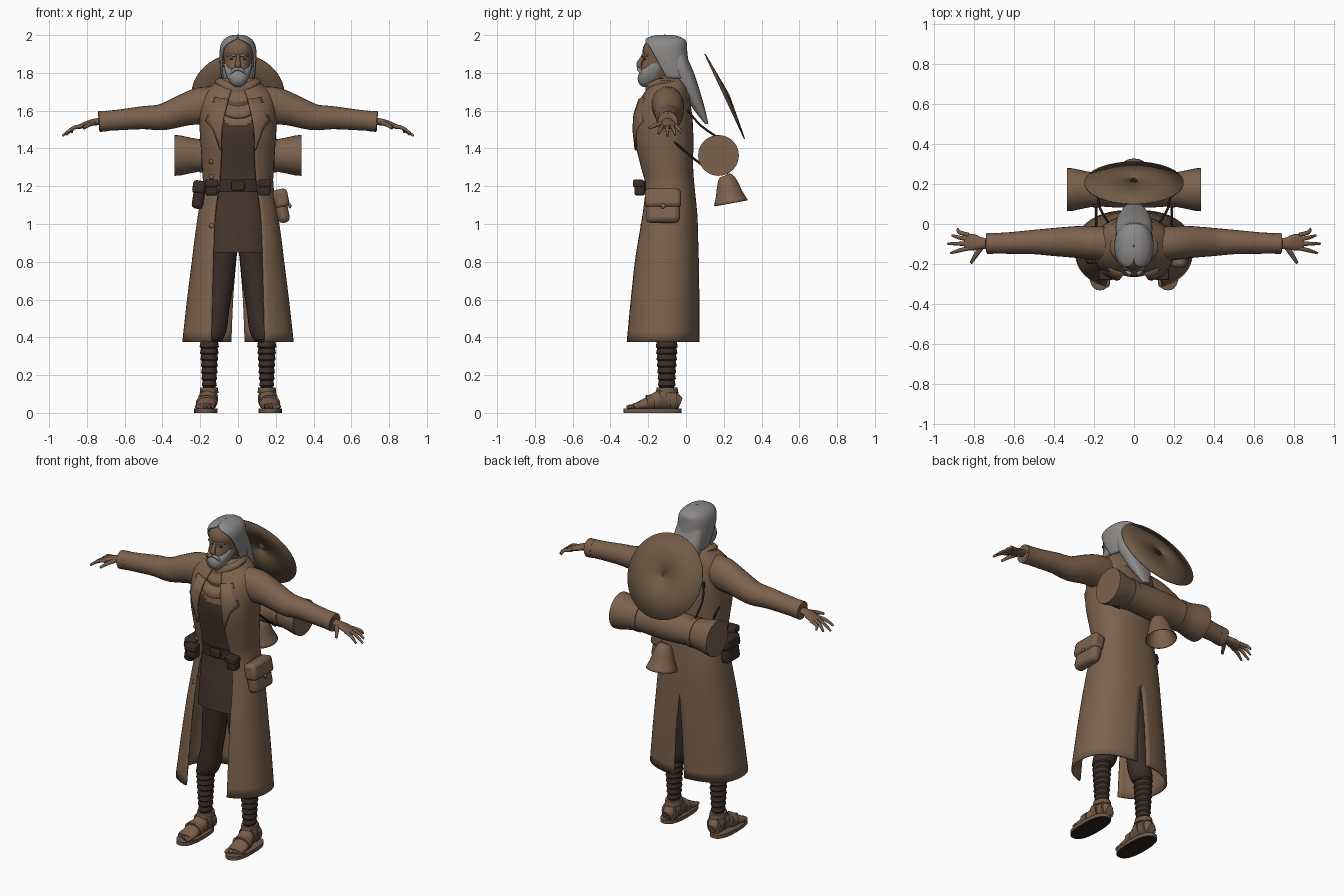
import bpy, bmesh, math
from mathutils import Vector, Matrix

if "Cube" in bpy.data.objects:
    bpy.data.objects.remove(bpy.data.objects["Cube"])

P = 0.85  # squareness of the body cross-sections


def material(name, *rgb):
    m = bpy.data.materials.new(name)
    m.use_nodes = True
    m.diffuse_color = (*rgb, 1)
    m.node_tree.nodes["Principled BSDF"].inputs["Base Color"].default_value = (*rgb, 1)
    return m


COAT = material("coat_brown", .2, .122, .074)
SKIN = material("tan_skin", .19, .11, .068)
HAIR = material("grey_hair", .26, .25, .245)
TUNIC = material("dark_tunic", .062, .036, .024)
TROUSER = material("dark_trousers", .045, .028, .021)
LEATHER = material("dark_leather", .04, .026, .021)
SANDAL = material("sandal_leather", .16, .098, .062)
SOLE = material("sole_dark", .025, .016, .012)
STRAW = material("hat_straw", .165, .105, .062)


def finish(name, bm, mats, mirror=False, thick=0, rule=None, bevel=0):
    """Turn a bmesh into a smooth-shaded object with modifiers."""
    bmesh.ops.recalc_face_normals(bm, faces=bm.faces)
    me = bpy.data.meshes.new(name)
    for m in mats if isinstance(mats, list) else [mats]:
        me.materials.append(m)
    if rule:
        for f in bm.faces:
            f.material_index = rule(f)
    bm.to_mesh(me)
    bm.free()
    me.shade_smooth()
    me.set_sharp_from_angle(angle=math.radians(42))
    ob = bpy.data.objects.new(name, me)
    bpy.context.collection.objects.link(ob)
    if bevel:
        mod = ob.modifiers.new("bevel", "BEVEL")
        mod.width, mod.segments = bevel, 2
    if mirror:
        ob.modifiers.new("mirror", "MIRROR")
    if thick:
        mod = ob.modifiers.new("thickness", "SOLIDIFY")
        mod.thickness, mod.offset = thick, 0
    return ob


def skin(name, rings, mats, closed=True, cap=True, **kw):
    """Bridge rows of points with quads."""
    bm = bmesh.new()
    rows = [[bm.verts.new(p) for p in r] for r in rings]
    n = len(rows[0])
    for a, b in zip(rows, rows[1:]):
        for i in range(n if closed else n - 1):
            j = (i + 1) % n
            bm.faces.new((a[i], a[j], b[j], b[i]))
    if closed and cap:
        bm.faces.new(rows[0])
        bm.faces.new(rows[-1])
    return finish(name, bm, mats, **kw)


def refine(rows, n):
    """Smoothly interpolate between the rows of a profile."""
    out = []
    for i in range(len(rows) - 1):
        a, b, c, d = (rows[max(0, min(len(rows) - 1, i + k))] for k in (-1, 0, 1, 2))
        for s in range(n):
            t = s / n
            out.append([q + .5 * t * (r - p + t * (2*p - 5*q + 4*r - s4 + t * (3*(q - r) + s4 - p)))
                        for p, q, r, s4 in zip(a, b, c, d)])
    return out + [list(rows[-1])]


def power(v, p):
    return math.copysign(abs(v) ** p, v)


def loft(name, rows, mats, n=28, steps=3, cx=0, p=P, **kw):
    """Rows: height, half width, front y, back y."""
    rings = []
    for z, rx, yf, yb in refine(rows, steps):
        ts = [math.tau * i / n for i in range(n)]
        rings.append([(cx + rx * power(math.sin(t), p),
                       (yf + yb) / 2 - (yb - yf) / 2 * power(math.cos(t), p), z) for t in ts])
    return skin(name, rings, mats, **kw)


def shell(name, rows, mats, thick, n=26, steps=3):
    """Mirrored open shell. Rows: height, half width, front y, back y, front gap, back gap."""
    rings = []
    for z, rx, yf, yb, gap, slit in refine(rows, steps):
        ang = lambda g: math.asin(min(1, max(0, g) / rx) ** (1 / P))
        t0, t1 = ang(gap), math.pi - ang(slit)
        ts = [t0 + (t1 - t0) * i / n for i in range(n + 1)]
        rings.append([(rx * abs(math.sin(t)) ** P,
                       (yf + yb) / 2 - (yb - yf) / 2 * power(math.cos(t), P), z) for t in ts])
    return skin(name, rings, mats, closed=False, mirror=True, thick=thick)


def tube(name, rows, mats, n=16, steps=3, **kw):
    """Rows: x, y, z, half width, half height, swept along the points."""
    rows = refine(rows, steps)
    pts = [Vector(r[:3]) for r in rows]
    whole = (pts[-1] - pts[0]).normalized()
    ref = Vector((0, 0, 1)) if abs(whole.z) < .8 else Vector((0, 1, 0))
    rings = []
    for i, r in enumerate(rows):
        d = pts[min(i + 1, len(pts) - 1)] - pts[max(i - 1, 0)]
        u = ref.cross(d).normalized()
        v = d.cross(u).normalized()
        rings.append([pts[i] + u * r[3] * math.cos(math.tau * k / n)
                      + v * r[4] * math.sin(math.tau * k / n) for k in range(n)])
    return skin(name, rings, mats, **kw)


def box(name, at, size, mats, tilt=0, bevel=.012, mirror=False):
    bm = bmesh.new()
    m = Matrix.Translation(at) @ Matrix.Rotation(tilt, 4, 'Y') @ Matrix.Diagonal((*size, 1))
    bmesh.ops.create_cube(bm, size=1, matrix=m)
    return finish(name, bm, mats, mirror=mirror, bevel=bevel)


def ball(name, at, size, mats, mirror=False):
    bm = bmesh.new()
    bmesh.ops.create_uvsphere(bm, u_segments=16, v_segments=10, radius=1,
                              matrix=Matrix.Translation(at) @ Matrix.Diagonal((*size, 1)))
    return finish(name, bm, mats, mirror=mirror)


# Long coat with open front and back slit
coat = [(.375, .29, -.325, .066, .14, .035), (.6, .265, -.305, .066, .135, .026),
        (.8, .24, -.285, .063, .13, .01), (.9, .228, -.27, .06, .127, 0),
        (1.05, .207, -.245, .055, .12, 0), (1.2, .183, -.225, .04, .1, 0),
        (1.3, .185, -.245, .033, .09, 0), (1.45, .195, -.278, .034, .085, 0),
        (1.55, .2, -.275, .03, .08, 0), (1.63, .195, -.255, .02, .06, 0),
        (1.69, .175, -.22, .01, .04, 0), (1.74, .12, -.18, 0, .02, 0), (1.77, .08, -.15, -.02, .01, 0)]
shell("long_coat", coat, COAT, .01)


def coat_front(x, z):
    for a, b in zip(coat, coat[1:]):
        if a[0] <= z <= b[0]:
            t = (z - a[0]) / (b[0] - a[0])
            rx, yf, yb = (a[k] + t * (b[k] - a[k]) for k in (1, 2, 3))
            s = min(1, x / rx) ** (1 / P)
            return (yf + yb) / 2 - (yb - yf) / 2 * math.sqrt(1 - s * s) ** P


inner = [(.05, 1.66), (.07, 1.58), (.085, 1.5), (.088, 1.4)]
outer = [(.12, 1.67), (.17, 1.545), (.13, 1.5), (.092, 1.39)]
strip = [[(x, coat_front(x, z) - .012, z) for x, z in
          [(a[0] + (b[0] - a[0]) * k / 4, a[1] + (b[1] - a[1]) * k / 4) for k in range(5)]]
         for a, b in zip(inner, outer)]
skin("coat_lapels", strip, COAT, closed=False, mirror=True, thick=.01)
for i, z in enumerate((.99, 1.25, 1.33)):
    ball(f"coat_button_{i + 1}", (-.14, coat_front(.14, z) - .006, z), (.013, .008, .013), COAT)

# Sleeves with turned cuffs
tube("sleeves", [(.12, -.1, 1.64, .085, .09), (.2, -.095, 1.625, .085, .098), (.28, -.09, 1.605, .08, .085),
                 (.4, -.09, 1.566, .07, .07), (.5, -.09, 1.563, .061, .061), (.62, -.095, 1.552, .054, .055),
                 (.73, -.097, 1.543, .05, .052)], COAT, n=24, mirror=True)
tube("cuffs", [(.69, -.096, 1.546, .052, .054), (.735, -.097, 1.542, .053, .055),
               (.738, -.097, 1.542, .043, .045), (.72, -.097, 1.543, .03, .03)], COAT, n=24, steps=1, mirror=True)

# Hands
tube("palms", [(.7, -.095, 1.545, .026, .021), (.76, -.097, 1.54, .029, .018),
               (.8, -.092, 1.529, .041, .016), (.845, -.088, 1.513, .04, .011)], SKIN, mirror=True)
tips = [(.88, -.025, 1.485), (.908, -.057, 1.472), (.93, -.098, 1.466), (.915, -.145, 1.478)]
for i, tip in enumerate(tips):
    y = -.055 - .022 * i
    mid = (.872, y * .55 + tip[1] * .45, 1.508)
    tube(f"finger_{i + 1}", [(.825, y, 1.518, .011, .011), (*mid, .01, .01), (*tip, .006, .006)],
         SKIN, n=10, mirror=True)
tube("thumbs", [(.76, -.11, 1.537, .015, .013), (.79, -.155, 1.525, .012, .011),
                (.815, -.195, 1.507, .007, .007)], SKIN, n=10, mirror=True)

# Tunic with a lighter ragged neck, belt
loft("tunic", [(.85, .165, -.238, -.01), (1, .158, -.226, -.01), (1.2, .15, -.207, -.02),
               (1.45, .16, -.245, -.02), (1.55, .15, -.24, -.03), (1.64, .11, -.2, -.05)],
     [TUNIC, COAT], n=48, steps=6,
     rule=lambda f: int(f.calc_center_median().z > 1.51 + .5 * abs(f.calc_center_median().x)))
loft("belt", [(1.17, .156, -.217, -.012), (1.235, .156, -.219, -.012)], LEATHER, steps=1)
box("belt_buckle", (0, -.222, 1.203), (.07, .018, .05), LEATHER, bevel=.006)

# Scarf: draped folds dipping at the front
folds = [(.13, .11, 1.63, .07), (.165, .147, 1.66, .1), (.158, .145, 1.69, .095), (.135, .118, 1.7, .075),
         (.145, .125, 1.725, .075), (.118, .1, 1.74, .05), (.12, .1, 1.76, .045),
         (.09, .09, 1.772, .03), (.068, .07, 1.74, .02)]
angles = [math.tau * i / 40 for i in range(40)]
skin("scarf", [[(rx * math.sin(t), -.115 - ry * math.cos(t), z - drop * max(0, math.cos(t)) ** 2)
                for t in angles] for rx, ry, z, drop in refine(folds, 3)], COAT)

# Head
loft("head", [(1.66, .056, -.165, -.04), (1.75, .054, -.17, -.04), (1.775, .052, -.232, -.05),
              (1.8, .064, -.24, -.035), (1.84, .072, -.236, -.02), (1.88, .077, -.226, -.01),
              (1.92, .081, -.23, -.007), (1.96, .07, -.215, -.015), (1.985, .045, -.18, -.05)], SKIN)
tube("nose", [(0, -.222, 1.895, .009, .008), (0, -.245, 1.855, .013, .014),
              (0, -.249, 1.838, .017, .013), (0, -.238, 1.828, .012, .01)], SKIN, n=12)
ball("eyes", (.033, -.218, 1.873), (.012, .007, .006), TUNIC, mirror=True)
ball("ears", (.083, -.112, 1.86), (.014, .02, .032), SKIN, mirror=True)
tube("eyebrows", [(.012, -.231, 1.888, .005, .006), (.035, -.228, 1.896, .006, .007),
                  (.06, -.205, 1.89, .004, .004)], HAIR, n=8, mirror=True)

# Beard and hair
loft("beard", [(1.725, .014, -.228, -.2), (1.742, .038, -.248, -.17), (1.77, .056, -.256, -.13),
               (1.8, .067, -.248, -.11), (1.825, .073, -.229, -.1), (1.85, .077, -.2, -.1)], HAIR)
tube("moustache", [(0, -.25, 1.822, .009, .009), (.022, -.247, 1.815, .01, .01),
                   (.045, -.232, 1.79, .005, .005)], HAIR, n=10, mirror=True)
shell("hair_cap", [(1.77, .084, -.16, .03, .081, 0), (1.84, .091, -.2, .012, .086, 0),
                   (1.9, .093, -.222, .003, .083, 0), (1.94, .089, -.227, 0, .07, 0),
                   (1.965, .078, -.222, -.003, .04, 0), (1.982, .06, -.2, -.025, .006, 0),
                   (1.994, .034, -.165, -.06, 0, 0), (1.997, .003, -.115, -.11, 0, 0)], HAIR, .01)
loft("long_hair", [(1.53, .022, .1, .118), (1.6, .05, .045, .103), (1.7, .082, -.02, .075),
                   (1.8, .092, -.075, .042), (1.87, .088, -.09, .012), (1.92, .07, -.09, -.005)], HAIR)

# Trousers and wrapped shins
tube("trousers", [(.075, -.1, 1.05, .075, .085), (.08, -.1, .85, .073, .08), (.092, -.1, .7, .07, .075),
                  (.108, -.1, .55, .062, .068), (.125, -.1, .45, .066, .066),
                  (.146, -.1, .4, .058, .062), (.15, -.1, .385, .045, .048)], TROUSER, n=24, mirror=True)
wraps = []
for i in range(9):
    z, r = .41 - .034 * i, .051 - .0019 * i
    wraps += [(.152, -.102, z, r - .003, r + .004), (.152, -.102, z - .026, r + .002, r + .009)]
tube("leg_wraps", wraps, TROUSER, n=20, steps=1, mirror=True)

# Sandalled feet
loft("sandal_soles", [(0, .062, -.332, -.025), (.022, .062, -.332, -.025)], [SANDAL, SOLE], steps=1, cx=.17,
     p=.8, mirror=True, rule=lambda f: int(f.normal.z < -.5))
foot = [(.155, -.03, .05, .024, .03), (.154, -.07, .065, .042, .05), (.156, -.12, .072, .046, .055),
        (.165, -.19, .052, .05, .038), (.17, -.25, .038, .053, .022), (.172, -.28, .034, .05, .015)]
tube("feet", foot, SKIN, n=20, mirror=True)
for i in range(5):
    x = .13 + .021 * i
    tip = -.315 + .012 * i
    tube(f"toe_{i + 1}", [(x, -.26, .034, .012, .012), (x + .003, tip + .015, .033, .012, .011),
                          (x + .003, tip, .03, .006, .006)], SKIN, n=10, mirror=True)
for name, k in (("heel_strap", 1), ("instep_strap", 2), ("toe_strap", 3)):
    x, y, z, a, b = foot[k]
    tube(name, [(x, y + .02, z + .004, a + .005, b + .005), (x + .002, y - .018, z, a + .007, b + .004)],
         SANDAL, n=20, steps=1, mirror=True)
tube("ankle_straps", [(.153, -.1, .135, .046, .055), (.153, -.1, .105, .05, .06)], SANDAL, steps=1, mirror=True)

# Belt pouches
box("front_pouches", (.14, -.245, 1.19), (.065, .055, .08), LEATHER, mirror=True)
box("front_pouch_flaps", (.14, -.252, 1.215), (.072, .058, .04), LEATHER, bevel=.008, mirror=True)
box("left_satchel", (.23, -.122, 1.09), (.065, .18, .17), COAT, tilt=-.2, bevel=.025)
box("left_satchel_flap", (.228, -.122, 1.135), (.078, .19, .1), COAT, tilt=-.2, bevel=.02)
ball("left_satchel_button", (.275, -.122, 1.095), (.008, .013, .013), COAT)
box("right_pouch", (-.208, -.13, 1.15), (.06, .13, .14), LEATHER, tilt=.15, bevel=.02)
box("right_pouch_flap", (-.205, -.13, 1.195), (.07, .14, .07), LEATHER, tilt=.15, bevel=.016)

# Bedroll with straps and carrying cords
half = [(.318, .085), (.334, .088), (.335, .108), (.305, .106), (.25, .094), (.19, .083), (.1, .089), (0, .092)]
roll = half + [(-x, r) for x, r in half[-2::-1]]
tube("bedroll", [(x, .172, 1.363, r, r) for x, r in roll], COAT, n=32, steps=1)
tube("bedroll_straps", [(.172, .172, 1.363, .09, .09), (.205, .172, 1.363, .09, .09)], COAT, n=32,
     steps=1, mirror=True)
tube("lower_cords", [(.185, -.09, 1.46, .006, .006), (.188, 0, 1.38, .006, .006),
                     (.188, .1, 1.3, .006, .006)], LEATHER, n=8, mirror=True)
tube("upper_cords", [(.13, .01, 1.6, .006, .006), (.17, .08, 1.52, .006, .006),
                     (.188, .18, 1.45, .006, .006)], LEATHER, n=8, mirror=True)

# Hanging bell-shaped pot
tube("hanging_pot", [(0, .212, 1.256, .015, .015), (0, .214, 1.25, .034, .034), (0, .22, 1.215, .052, .052),
                     (0, .229, 1.16, .068, .068), (0, .238, 1.11, .088, .088)], COAT, n=28, cap=False, thick=.006)

# Wide conical hat slung on the back
centre, axis = Vector((0, .205, 1.675)), Vector((0, .906, .423))
tube("straw_hat", [(*(centre + axis * h), r, r) for h, r in ((0, .248), (.012, .13), (.024, .002))],
     STRAW, n=56, steps=1, cap=False, thick=.006)
